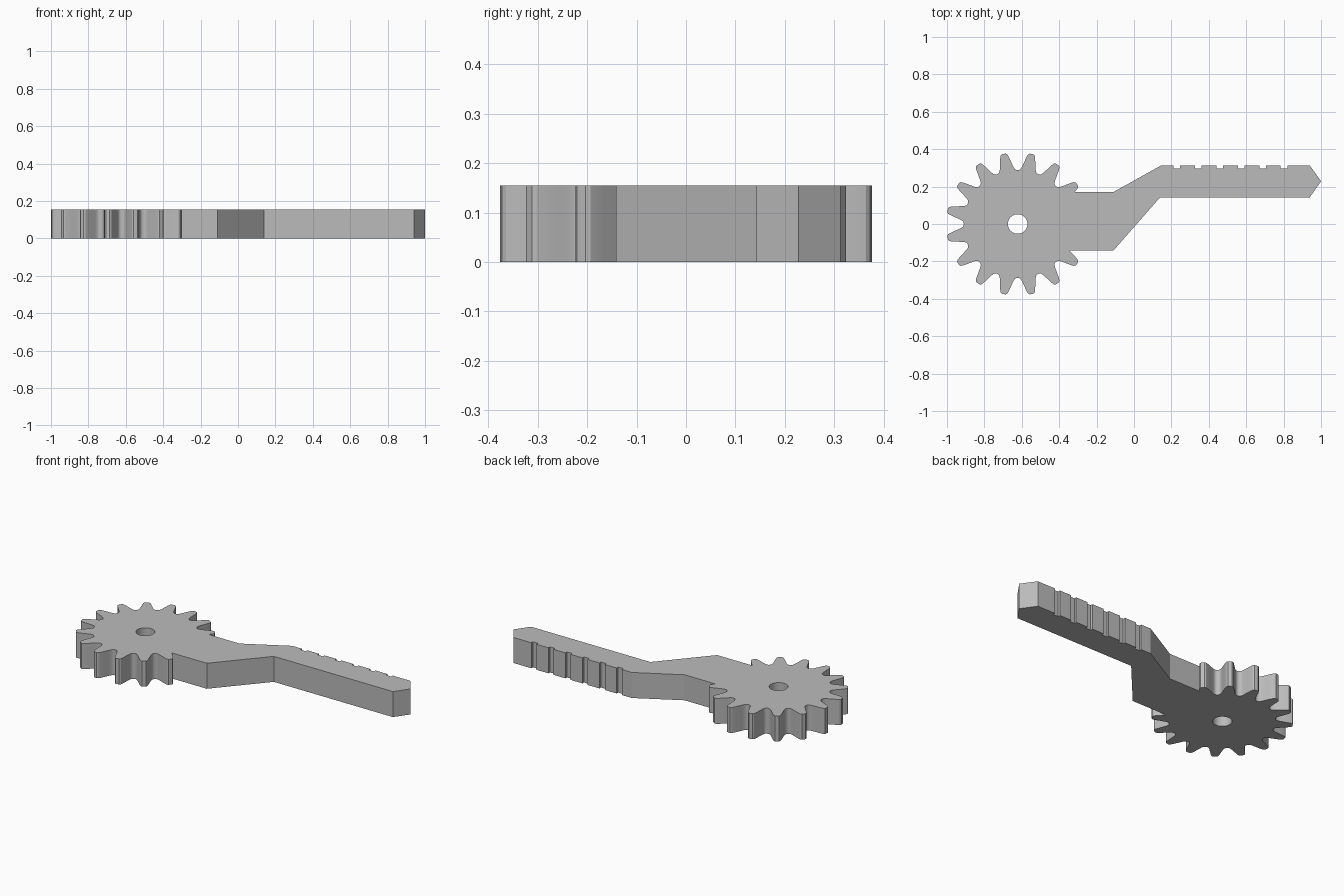
import bpy, bmesh
from math import sin, cos, pi, radians, atan2, degrees

cube = bpy.data.objects.get("Cube")
if cube:
    bpy.data.objects.remove(cube, do_unlink=True)

THICK = 0.155
CENTRE_X = -0.622
TEETH = 16
PITCH = 360 / TEETH

grey = bpy.data.materials.new("plain grey")
grey.use_nodes = True
colour = (0.5, 0.5, 0.5, 1)
grey.diffuse_color = colour
grey.node_tree.nodes["Principled BSDF"].inputs["Base Color"].default_value = colour


def plate(name, outline, low=0.0, high=THICK):
    """Extrude a flat outline straight up."""
    bm = bmesh.new()
    face = bm.faces.new([bm.verts.new((x, y, low)) for x, y in outline])
    grown = bmesh.ops.extrude_face_region(bm, geom=[face])["geom"]
    top = [v for v in grown if isinstance(v, bmesh.types.BMVert)]
    bmesh.ops.translate(bm, verts=top, vec=(0, 0, high - low))
    bmesh.ops.recalc_face_normals(bm, faces=bm.faces)
    mesh = bpy.data.meshes.new(name)
    bm.to_mesh(mesh)
    bm.free()
    mesh.materials.append(grey)
    obj = bpy.data.objects.new(name, mesh)
    bpy.context.collection.objects.link(obj)
    return obj


def polar(radius, degree):
    a = radians(degree)
    return CENTRE_X + radius * cos(a), radius * sin(a)


def combine(target, other, operation):
    """Apply a boolean and remove the helper."""
    other.hide_render = True
    mod = target.modifiers.new(operation.lower(), "BOOLEAN")
    mod.operation = operation
    mod.solver = "EXACT"
    mod.object = other
    bpy.context.view_layer.objects.active = target
    bpy.ops.object.modifier_apply(modifier=mod.name)
    bpy.data.objects.remove(other, do_unlink=True)


# Half tooth: rounded root, then curved flank to the tip (radius, degrees from tooth axis)
ROOT, FILLET = 0.288, 0.022
half_tooth = []
for step in range(4):
    t = radians(15 * step)
    radius = ROOT + FILLET * (1 - cos(t))
    half_tooth.append((radius, PITCH / 2 - degrees(atan2(FILLET * sin(t), radius))))
half_tooth += [(0.306, 6.95), (0.318, 6.2), (0.34, 4.85), (0.36, 3.85), (0.376, 2.8), (0.382, 1.6)]

# Gear wheel
outline = []
for i in range(TEETH):
    axis = (i + 0.5) * PITCH
    outline += [polar(r, axis - a) for r, a in half_tooth]
    outline += [polar(r, axis + a) for r, a in reversed(half_tooth[1:])]
body = plate("gear_with_handle", outline)

# Cranked handle with pointed end and grip notches on its back edge
handle = [(-0.45, -0.142), (-0.11, -0.142), (0.14, 0.143), (0.94, 0.143),
          (1.0, 0.228), (0.94, 0.313)]
for i in reversed(range(6)):
    x = 0.212 + i * 0.1145
    handle += [(x + 0.035, 0.313), (x + 0.035, 0.298), (x, 0.298), (x, 0.313)]
handle += [(0.145, 0.313), (-0.11, 0.171), (-0.45, 0.171)]
combine(body, plate("handle", handle), "UNION")

# Axle hole
hole = [polar(0.052, 360 * i / 40) for i in range(40)]
combine(body, plate("axle_hole_cutter", hole, -0.1, THICK + 0.1), "DIFFERENCE")

# Smooth tooth flanks, crisp edges elsewhere
bpy.ops.object.select_all(action="DESELECT")
body.select_set(True)
bpy.context.view_layer.objects.active = body
bpy.ops.object.shade_smooth_by_angle(angle=radians(25))
